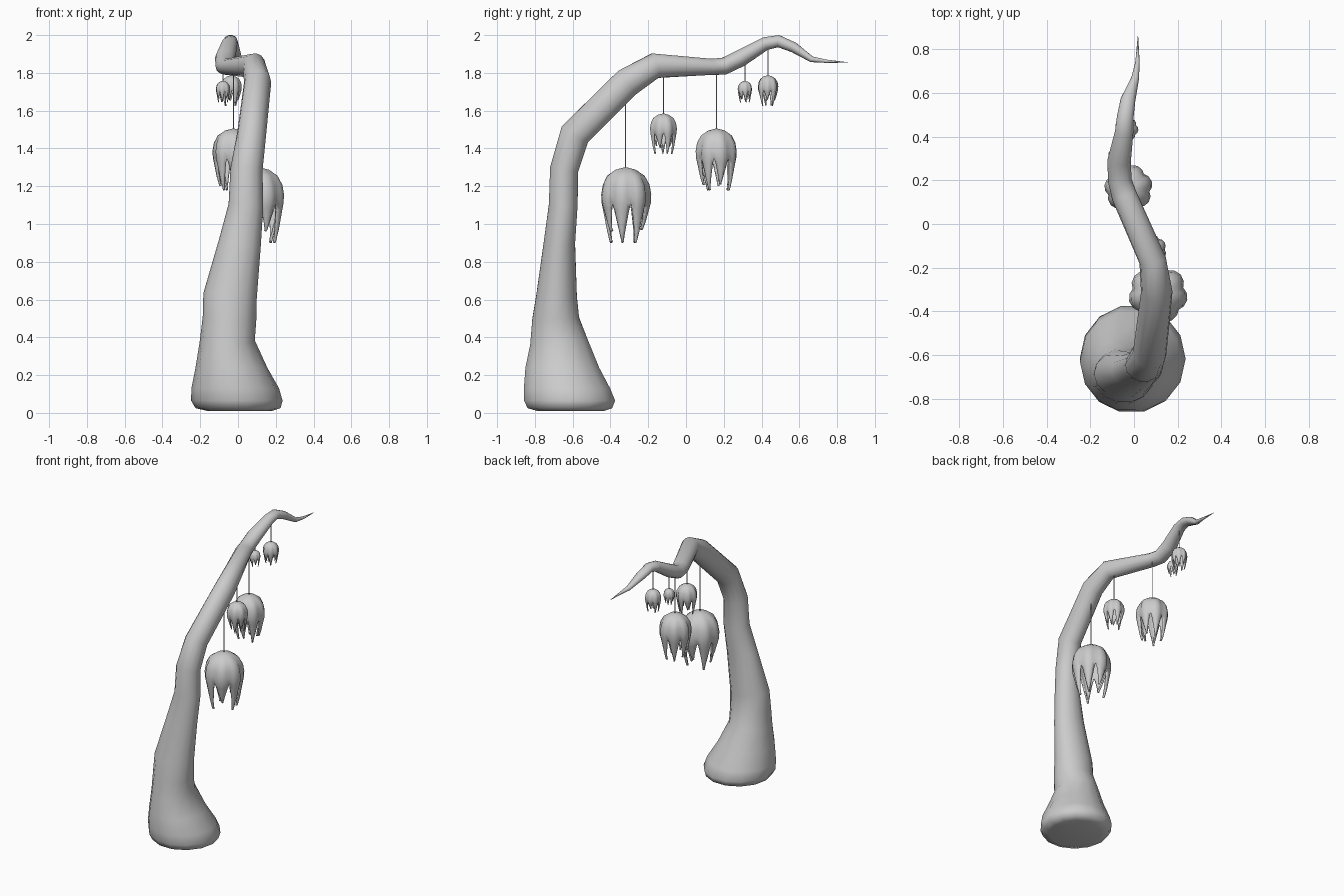
import bpy, bmesh, math, random
from mathutils import Vector

if "Cube" in bpy.data.objects:
    bpy.data.objects.remove(bpy.data.objects["Cube"])

random.seed(4)


def make_object(name, bm, angle=60):
    bmesh.ops.remove_doubles(bm, verts=bm.verts, dist=0.0008)
    bmesh.ops.recalc_face_normals(bm, faces=bm.faces)
    me = bpy.data.meshes.new(name)
    bm.to_mesh(me)
    bm.free()
    ob = bpy.data.objects.new(name, me)
    bpy.context.collection.objects.link(ob)
    bpy.ops.object.select_all(action='DESELECT')
    bpy.context.view_layer.objects.active = ob
    ob.select_set(True)
    bpy.ops.object.shade_smooth_by_angle(angle=math.radians(angle))
    return ob


# Trunk: swept rings (x, y, z, sideways radius, in-plane radius)
RINGS = [
    (0.01, -0.61, 0.01, 0.17, 0.18), (0.0, -0.615, 0.025, 0.225, 0.23),
    (-0.006, -0.616, 0.065, 0.242, 0.247), (-0.015, -0.63, 0.13, 0.232, 0.234),
    (-0.035, -0.655, 0.24, 0.19, 0.20), (-0.057, -0.675, 0.38, 0.146, 0.155),
    (-0.045, -0.69, 0.50, 0.142, 0.127), (-0.042, -0.685, 0.62, 0.142, 0.11),
    (0.01, -0.67, 0.90, 0.112, 0.085), (0.042, -0.65, 1.10, 0.092, 0.078),
    (0.045, -0.645, 1.29, 0.085, 0.077), (0.072, -0.588, 1.475, 0.077, 0.083),
    (0.104, -0.31, 1.75, 0.072, 0.08), (0.085, -0.165, 1.838, 0.062, 0.068),
    (-0.045, 0.13, 1.832, 0.058, 0.044), (-0.065, 0.20, 1.835, 0.054, 0.046),
    (-0.068, 0.29, 1.878, 0.054, 0.046), (-0.045, 0.42, 1.955, 0.042, 0.036),
    (-0.04, 0.49, 1.968, 0.038, 0.033), (-0.027, 0.57, 1.935, 0.034, 0.028),
    (0.005, 0.665, 1.872, 0.018, 0.016), (0.016, 0.74, 1.862, 0.01, 0.009),
    (0.018, 0.86, 1.855, 0.001, 0.001),
]
SIDES = 14
bm = bmesh.new()
pts = [Vector(r[:3]) for r in RINGS]
rows = []
for i, r in enumerate(RINGS):
    before = (pts[i] - pts[max(i - 1, 0)]).normalized()
    after = (pts[min(i + 1, len(pts) - 1)] - pts[i]).normalized()
    t = Vector((0, 0, 1)) if i < 5 else (before + after).normalized()
    u = (Vector((1, 0, 0)) - t * t.x).normalized()
    v = t.cross(u)
    rows.append([bm.verts.new(pts[i] + u * r[3] * math.cos(a) + v * r[4] * math.sin(a))
                 for a in (2 * math.pi * k / SIDES for k in range(SIDES))])
for a, b in zip(rows, rows[1:]):
    for k in range(SIDES):
        n = (k + 1) % SIDES
        bm.faces.new((a[k], a[n], b[n], b[k]))
bm.faces.new(rows[0][::-1])
bm.faces.new(rows[-1])
make_object("curved_trunk", bm)

# Flower outline for radius 1: (depth below top, radius, petal width fraction)
PROFILE = [(0.0, 0.05, 1), (0.10, 0.42, 1), (0.34, 0.77, 1), (0.70, 0.97, 1),
           (1.10, 1.04, 1), (1.45, 1.02, 1), (1.72, 0.97, 0.84),
           (2.10, 0.90, 0.66), (2.55, 0.82, 0.42), (2.95, 0.72, 0.2), (3.05, 0.69, 0.05)]
PETALS = 7


def flower(name, x, y, top, radius, turn):
    bm = bmesh.new()
    for p in range(PETALS):
        mid = turn + 2 * math.pi * p / PETALS
        stretch = 1.0 if p % 2 == 0 else random.uniform(0.6, 0.9)
        grid = []
        for d, r, w in PROFILE:
            depth = d if d < 1.5 else 1.45 + (d - 1.45) * stretch
            row = []
            for s in (-1, -0.55, 0, 0.55, 1):
                a = mid + s * w * math.pi / PETALS
                # Grooves between petals
                rr = radius * r * (1 - 0.13 * s * s * min(1, d / 0.7))
                row.append(bm.verts.new((x + rr * math.cos(a), y + rr * math.sin(a),
                                         top - depth * radius)))
            grid.append(row)
        for a, b in zip(grid, grid[1:]):
            for k in range(4):
                bm.faces.new((a[k], a[k + 1], b[k + 1], b[k]))
    # Close the crown
    bmesh.ops.remove_doubles(bm, verts=bm.verts, dist=0.0004)
    bmesh.ops.holes_fill(bm, edges=[e for e in bm.edges if e.is_boundary and
                         all(v.co.z > top - 0.05 * radius for v in e.verts)], sides=0)
    ob = make_object(name, bm)
    mod = ob.modifiers.new("petal_thickness", 'SOLIDIFY')
    mod.thickness = radius * 0.08
    mod.offset = -1


def stem(name, x, y, low, high):
    bm = bmesh.new()
    bmesh.ops.create_cone(bm, cap_ends=True, segments=6, radius1=0.003, radius2=0.003,
                          depth=high - low)
    bmesh.ops.translate(bm, verts=bm.verts, vec=(x, y, (low + high) / 2))
    make_object(name, bm)


# Hanging flowers: x, y, flower top, radius, height of branch
FLOWERS = [(0.11, -0.32, 1.30, 0.131, 1.72), (0.077, -0.12, 1.585, 0.07, 1.81),
           (-0.025, 0.162, 1.505, 0.107, 1.82), (-0.08, 0.312, 1.757, 0.037, 1.87),
           (-0.035, 0.434, 1.787, 0.053, 1.95)]
for i, (x, y, top, radius, branch) in enumerate(FLOWERS, 1):
    flower(f"flower_{i}", x, y, top, radius, i * 0.7)
    stem(f"flower_stem_{i}", x, y, top - 0.01, branch)
